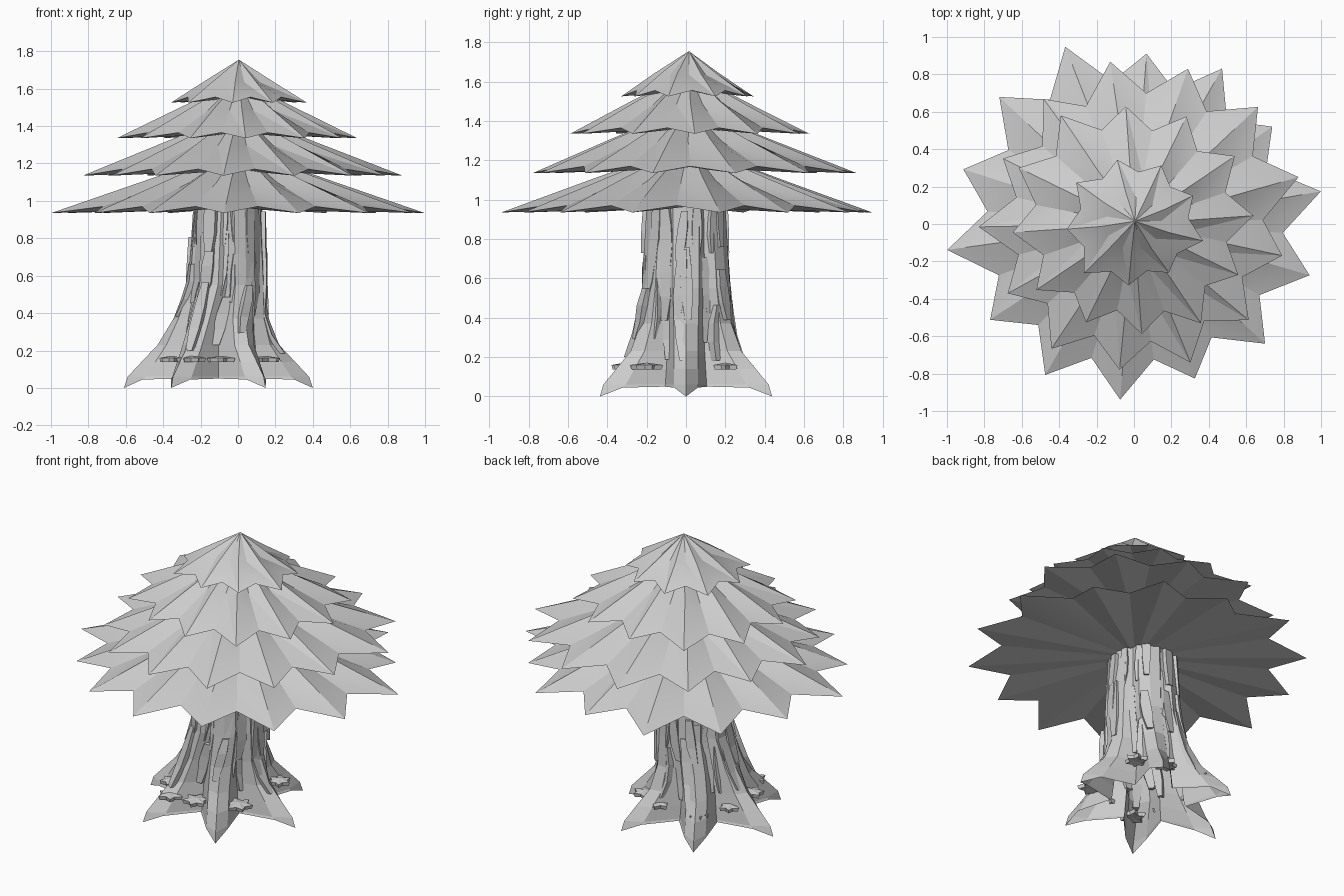
import bpy, bmesh, random
from math import sin, cos, pi, radians

if "Cube" in bpy.data.objects:
    bpy.data.objects.remove(bpy.data.objects["Cube"])

random.seed(4)
CX = -0.105  # trunk base centre in x


def make(name, verts, faces):
    me = bpy.data.meshes.new(name)
    bm = bmesh.new()
    vs = [bm.verts.new(v) for v in verts]
    for f in faces:
        bm.faces.new([vs[i] for i in f])
    bmesh.ops.recalc_face_normals(bm, faces=bm.faces)
    bm.to_mesh(me)
    bm.free()
    ob = bpy.data.objects.new(name, me)
    bpy.context.collection.objects.link(ob)
    return ob


# Pleated canopy tiers: star-shaped cones with sunken valleys and a shallow underside
def canopy(name, z, apex, start, warp, radii, lift, sink):
    n = len(radii)
    m = 2 * n
    rim, mid = [], []
    for i, r in enumerate(radii):
        a = radians(start - warp * sin(pi * i / n)) + 2 * pi * i / n
        b = a + pi / n
        v = 0.4 * (r + radii[(i + 1) % n])
        rim += [(r * cos(a), r * sin(a), z), (v * cos(b), v * sin(b), z + lift)]
        half = (z + apex) / 2
        mid += [(r * cos(a) / 2, r * sin(a) / 2, half),
                (v * cos(b) / 2, v * sin(b) / 2, half + lift / 2 - sink)]
    verts = [(0.005, 0.015, apex), (0, 0.015, z + 0.03)] + rim + mid
    faces = []
    for i in range(m):
        p, q = 2 + i, 2 + (i + 1) % m
        faces += [(0, p + m, q + m), (p + m, p, q), (p + m, q, q + m), (1, q, p)]
    ob = make(name, verts, faces)
    bpy.ops.object.select_all(action='DESELECT')
    ob.select_set(True)
    bpy.context.view_layer.objects.active = ob
    bpy.ops.object.shade_smooth_by_angle(angle=radians(18))


canopy("canopy_bottom", 0.935, 1.28, 9.9, 2,
       [1.014, .904, .955, .913, 1.016, .99, .958, 1.008, .924, .936, .942, .888, .949, .978], 0.035, .025)
canopy("canopy_lower_middle", 1.135, 1.475, 15.9, 1,
       [.915, .912, .879, .877, .824, .783, .83, .77, .8, .783, .8, .8, .81], 0.035, .025)
canopy("canopy_upper_middle", 1.335, 1.65, 4, 0,
       [.64, .65, .64, .63, .70, .685, .65, .63, .585, .59, .64, .62], 0.03, .022)
canopy("canopy_top", 1.525, 1.755, -13.7, 2,
       [.38, .35, .345, .355, .38, .36, .375, .33, .32], 0.03, .02)

# Trunk profile: height, root ridge radius, valley radius, centre x, depth stretch in y
ROWS = [(0.0, .505, .22, CX, 1), (.06, .485, .21, CX, 1), (.14, .41, .20, CX, 1), (.23, .325, .19, CX, 1),
        (.37, .255, .18, -.09, 1.04), (.55, .21, .17, -.06, 1.12), (.95, .18, .16, -.055, 1.12),
        (1.42, .17, .15, -.03, 1.1)]
ROOTS = 6


def profile(z):
    for lo, hi in zip(ROWS, ROWS[1:]):
        if z <= hi[0]:
            t = (z - lo[0]) / (hi[0] - lo[0])
            return [p + (q - p) * t for p, q in zip(lo, hi)]
    return ROWS[-1]


# Trunk with six narrow flaring roots, open underneath
verts, faces = [], []
for k, (z, ridge, valley, cx, sy) in enumerate(ROWS):
    for i in range(ROOTS):
        a = 2 * pi * i / ROOTS
        side = valley + (ridge - valley) * 0.65
        w = 0.06
        for r, off, h in ((side, -w, .045), (ridge, 0, 0), (side, w, .045)):
            zz = z + (h if k == 0 else 0)
            verts.append((cx + r * cos(a) - off * sin(a), sy * (r * sin(a) + off * cos(a)), zz))
        b = a + pi / ROOTS
        verts.append((cx + valley * cos(b), sy * valley * sin(b), z + (.05 if k == 0 else 0)))
N = 4 * ROOTS
for k in range(len(ROWS) - 1):
    for i in range(N):
        j = (i + 1) % N
        faces.append((k * N + i, k * N + j, (k + 1) * N + j, (k + 1) * N + i))
make("trunk", verts, faces)


# Surface radius of the trunk at angle and height
def surface(a, z):
    _, ridge, valley, cx, sy = profile(z)
    d = abs((a + pi / ROOTS) % (2 * pi / ROOTS) - pi / ROOTS) / (pi / ROOTS)
    return valley + (ridge - valley) * (1 - d) ** 1.6, cx, sy


# Bark plates: staggered slabs standing proud of the trunk
verts, faces = [], []
for i in range(48):
    tier = i // 16
    a = 2 * pi * (i + tier / 3 + random.uniform(-.25, .25)) / 16
    z0 = (.22, .42, .70)[tier] + random.uniform(-.05, .08)
    length = random.uniform(.25, .40)
    half, lean, out = random.uniform(.022, .036), random.uniform(-.15, .15), random.uniform(.008, .028)
    base = len(verts)
    for s in range(4):
        z = min(z0 + length * s / 3, 1.1 + s * .01)
        c = a + lean * s / 3
        r, cx, sy = surface(c, z)
        h = half * (.6, 1, 1, .7)[s]
        for rr, w in ((r - .015, -h), (r + out, -h), (r + out, h), (r - .015, h)):
            verts.append((cx + rr * cos(c) - w * sin(c), sy * (rr * sin(c) + w * cos(c)), z))
    for s in range(3):
        o = base + 4 * s
        faces += [(o + j, o + (j + 1) % 4, o + 4 + (j + 1) % 4, o + 4 + j) for j in range(4)]
    faces += [(base, base + 3, base + 2, base + 1), tuple(base + 12 + j for j in range(4))]
make("bark_plates", verts, faces)


# Star-shaped shelf fungi round the trunk base
def fungus(i, x, y, r):
    n = 12
    turn = i * 0.7
    verts = [(x, y, .172), (x, y, .146)]
    for z, s in ((.16, 1), (.138, .9)):
        for k in range(n):
            q = r * s * (1 if k % 2 == 0 else .62)
            a = turn + 2 * pi * k / n
            verts.append((x + q * cos(a), y + q * sin(a), z))
    faces = []
    for k in range(n):
        p, q = 2 + k, 2 + (k + 1) % n
        faces += [(0, p, q), (p, p + n, q + n, q), (1, q + n, p + n)]
    make(f"fungus_{i + 1}", verts, faces)


for i, (x, y, r) in enumerate([(-.25, -.31, .08), (-.09, -.29, .08), (.145, -.20, .085), (.15, .20, .07),
                               (-.005, .27, .075), (-.27, .27, .065), (-.36, .08, .065), (-.355, -.155, .07)]):
    fungus(i, x, y, r)
